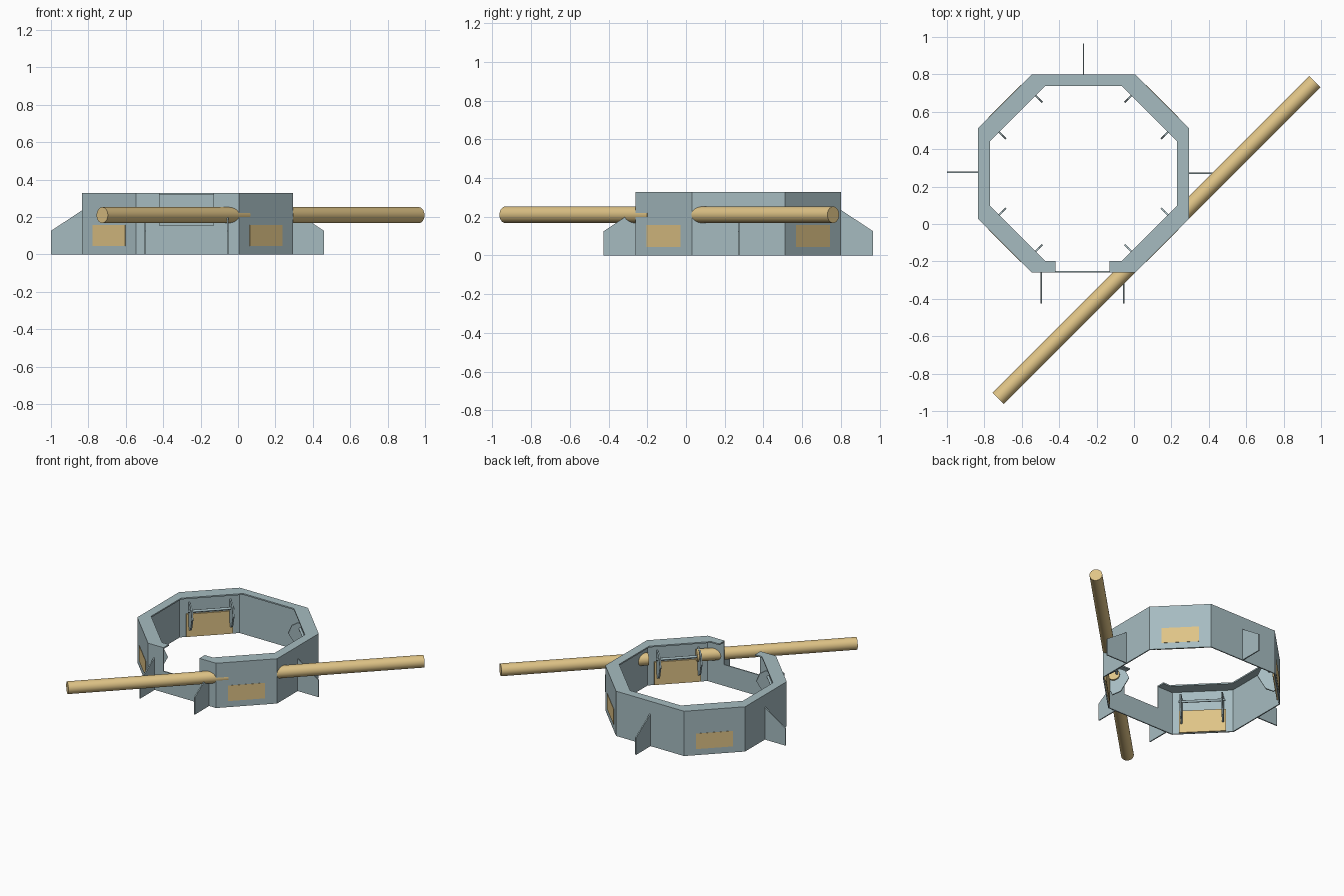
import bpy, bmesh, math
from mathutils import Matrix, Vector

if "Cube" in bpy.data.objects:
    bpy.data.objects.remove(bpy.data.objects["Cube"])

CX, CY, H = -0.27, 0.27, 0.327


def material(name, rgb):
    m = bpy.data.materials.new(name)
    m.diffuse_color = (*rgb, 1)
    m.use_nodes = True
    m.node_tree.nodes["Principled BSDF"].inputs["Base Color"].default_value = m.diffuse_color
    return m


SLATE = material("slate", (0.38, 0.50, 0.53))
WOOD = material("wood", (0.74, 0.55, 0.24))


def prism(name, pts, z0, z1, mat=SLATE, matrix=None):
    """Extrude a flat outline from z0 to z1, then place it with a matrix."""
    bm = bmesh.new()
    face = bm.faces.new([bm.verts.new((x, y, z0)) for x, y in pts])
    out = bmesh.ops.extrude_face_region(bm, geom=[face])
    verts = [v for v in out["geom"] if isinstance(v, bmesh.types.BMVert)]
    bmesh.ops.translate(bm, verts=verts, vec=(0, 0, z1 - z0))
    bmesh.ops.recalc_face_normals(bm, faces=bm.faces)
    me = bpy.data.meshes.new(name)
    bm.to_mesh(me)
    bm.free()
    me.materials.append(mat)
    ob = bpy.data.objects.new(name, me)
    bpy.context.collection.objects.link(ob)
    if matrix:
        ob.matrix_world = matrix
    return ob


def rect(x0, x1, y0, y1):
    return [(x0, y0), (x1, y0), (x1, y1), (x0, y1)]


def basis(x, y, z, origin):
    m = Matrix((x, y, z)).transposed().to_4x4()
    m.translation = origin
    return m


def rod(name, a, b, r, sides, mat):
    a, b = Vector(a), Vector(b)
    bpy.ops.mesh.primitive_cylinder_add(vertices=sides, radius=r, depth=(b - a).length, location=(a + b) / 2)
    ob = bpy.context.object
    ob.name = name
    ob.rotation_euler = (b - a).to_track_quat('Z', 'Y').to_euler()
    ob.data.materials.append(mat)
    bpy.ops.object.shade_smooth_by_angle(angle=math.radians(35))


def path(X, Y, a, b):
    """Open octagon path running around from one side of the front gap to the other."""
    return [(CX + x, CY + y) for x, y in
            [(0.14, -Y), (a, -Y), (X, -b), (X, b), (a, Y), (-a, Y), (-X, b), (-X, -b), (-a, -Y), (-0.15, -Y)]]


# Octagonal wall with a front gap, top flange and low sill
outer = path(0.565, 0.53, 0.275, 0.24)
prism("wall", outer + path(0.557, 0.522, 0.272, 0.237)[::-1], 0, H - 0.01)
prism("top_flange", outer + path(0.50, 0.468, 0.205, 0.173)[::-1], H - 0.01, H)
prism("front_sill", rect(CX - 0.15, CX + 0.14, CY - 0.53, CY - 0.522), 0, 0.155)

# Buttress fins: wall point and outward direction
up = Vector((0, 0, 1))
fins = [((0.295, 0.272), (1, 0)), ((-0.835, 0.278), (-1, 0)), ((-0.27, 0.80), (0, 1)),
        ((-0.495, -0.26), (0, -1)), ((-0.055, -0.26), (0, -1))]
for i, (p, d) in enumerate(fins):
    d = Vector((*d, 0))
    prism(f"fin_{i}", [(0, 0), (0.166, 0), (0.166, 0.125), (0, 0.235)], -0.004, 0.004,
          matrix=basis(d, up, d.cross(up), (*p, 0)))

# Hatches on the diagonal walls: board, window, two bracket plates, bar
bracket = [(0, 0.13), (0.035, 0.06), (0.09, 0.085), (0.145, 0.185), (0.12, 0.24), (0.085, 0.255), (0, 0.255)]
for i in range(4):
    sx, sy = (1, 1, -1, -1)[i], (1, -1, 1, -1)[i]
    inward = Vector((-sx, -sy, 0)).normalized()
    tangent = inward.cross(up)
    mid = Vector((CX + sx * 0.42, CY + sy * 0.385, 0))
    place = basis(tangent, inward, tangent.cross(inward), mid)
    s = 1 if place.to_3x3()[2][2] > 0 else -1
    prism(f"hatch_board_{i}", rect(-0.157, 0.157, 0.006, 0.018), s * 0.004, s * 0.17, WOOD, place)
    prism(f"hatch_window_{i}", rect(-0.124, 0.124, -0.002, 0.007), s * 0.045, s * 0.158, WOOD, place)
    for side in (-1, 1):
        prism(f"bracket_{i}_{side}", bracket, -0.005, 0.005,
              matrix=basis(inward, up, inward.cross(up), mid + tangent * side * 0.138))
    c = mid + inward * 0.065 + up * 0.212
    rod(f"hatch_bar_{i}", c - tangent * 0.155, c + tangent * 0.155, 0.009, 12, SLATE)

# Two wooden poles set into the front right wall
for name, x0, x1 in (("left_pole", -0.726, 0.036), ("right_pole", 0.266, 0.967)):
    rod(name, (x0, x0 - 0.207, 0.21), (x1, x1 - 0.207, 0.21), 0.0425, 32, WOOD)
